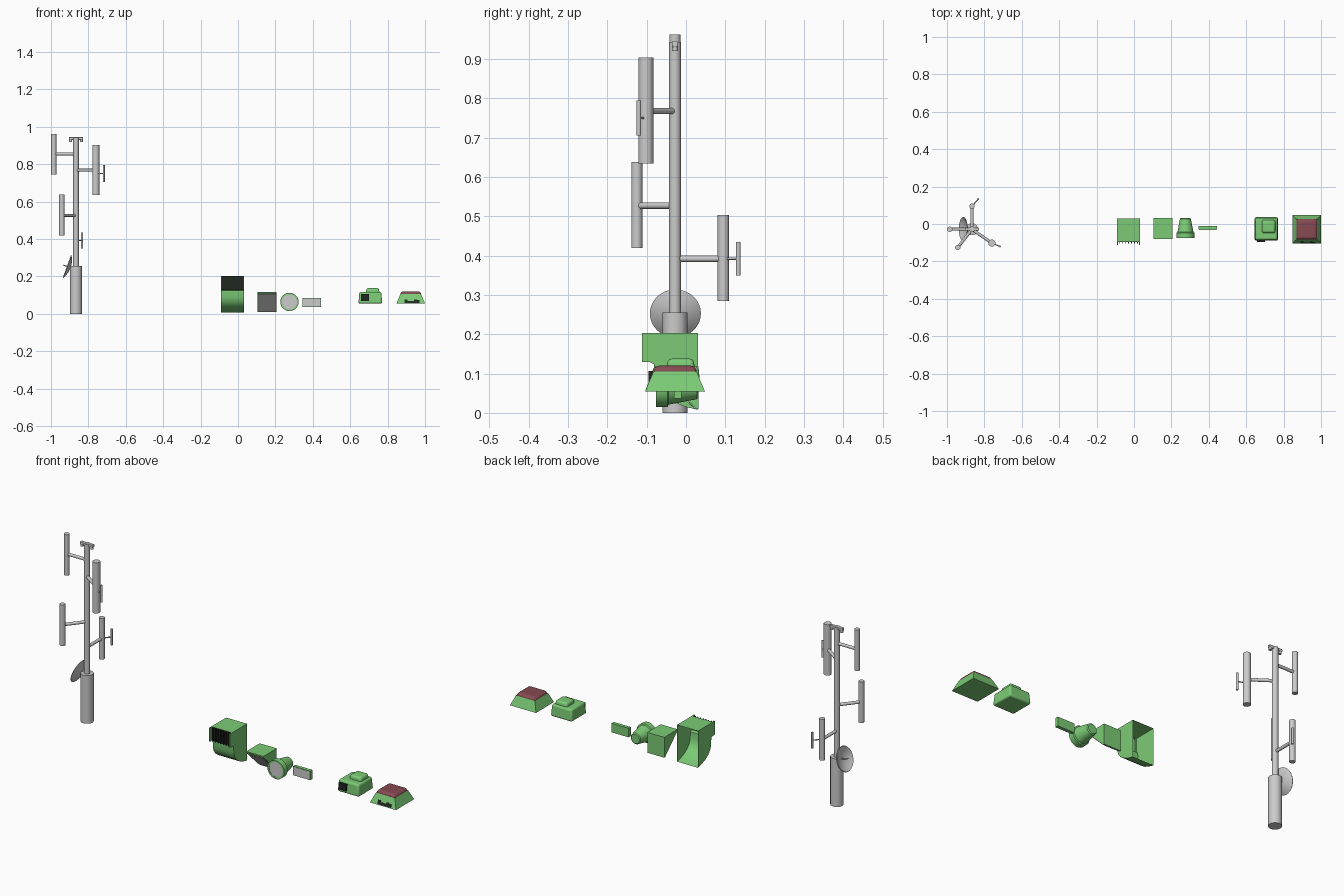
import bpy, bmesh, math
from mathutils import Vector, Matrix

if "Cube" in bpy.data.objects:
    bpy.data.objects.remove(bpy.data.objects["Cube"])


def material(name, rgb):
    m = bpy.data.materials.new(name)
    m.diffuse_color = (*rgb, 1)
    m.use_nodes = True
    m.node_tree.nodes["Principled BSDF"].inputs["Base Color"].default_value = m.diffuse_color
    return m


GREEN = material("green_plastic", (0.2, 0.6, 0.18))
DARK = material("dark_grille", (0.015, 0.02, 0.015))
RED = material("red_cover", (0.24, 0.07, 0.085))


def finish(name, bm, mat=None, bevel=0, smooth=True, normals=True):
    if normals:
        bmesh.ops.recalc_face_normals(bm, faces=bm.faces)
    me = bpy.data.meshes.new(name)
    bm.to_mesh(me)
    bm.free()
    ob = bpy.data.objects.new(name, me)
    bpy.context.collection.objects.link(ob)
    if mat:
        me.materials.append(mat)
    if bevel:
        b = ob.modifiers.new("bevel", 'BEVEL')
        b.width, b.segments, b.limit_method = bevel, 3, 'ANGLE'
    if smooth:
        bpy.ops.object.select_all(action='DESELECT')
        ob.select_set(True)
        bpy.context.view_layer.objects.active = ob
        bpy.ops.object.shade_smooth_by_angle(angle=math.radians(35))
    return ob


def lathe(name, origin, axis, profile, mat=None, n=32):
    """Revolve (radius, distance) pairs around an axis; ends with radius are capped."""
    bm = bmesh.new()
    M = Matrix.Translation(origin) @ Vector(axis).to_track_quat('Z', 'Y').to_matrix().to_4x4()
    rings = []
    for r, d in profile:
        if r == 0:
            rings.append([bm.verts.new(M @ Vector((0, 0, d)))] * n)
        else:
            rings.append([bm.verts.new(M @ Vector((r * math.cos(2 * math.pi * i / n),
                                                   r * math.sin(2 * math.pi * i / n), d))) for i in range(n)])
    for a, b in zip(rings, rings[1:]):
        for i in range(n):
            j = (i + 1) % n
            bm.faces.new(list(dict.fromkeys((a[i], a[j], b[j], b[i]))))
    for ring, (r, _) in ((rings[0], profile[0]), (rings[-1], profile[-1])):
        if r:
            bm.faces.new(ring)
    return finish(name, bm, mat)


def rod(name, a, b, r, mat=None, n=20):
    a, b = Vector(a), Vector(b)
    return lathe(name, a, b - a, [(r, 0), (r, (b - a).length)], mat, n)


def tapered_box(name, lo, hi, inset=(0, 0), mat=None, bevel=0):
    """Box between two corners, top inset by x and y amounts."""
    bm = bmesh.new()
    bmesh.ops.create_cube(bm, size=1)
    for v in bm.verts:
        top = v.co.z > 0
        for k in range(3):
            s = v.co[k] > 0
            c = hi[k] if s else lo[k]
            if k < 2 and top:
                c += -inset[k] if s else inset[k]
            v.co[k] = c
    return finish(name, bm, mat, bevel, smooth=bool(bevel))


def extrude_x(name, profile, x0, x1, mat, open_edge=None):
    """Extrude a (y, z) profile along x, optionally leaving one side open."""
    bm = bmesh.new()
    L, R = [[bm.verts.new((x, y, z)) for y, z in profile] for x in (x0, x1)]
    bm.faces.new(L)
    bm.faces.new(R[::-1])
    n = len(profile)
    for i in range(n):
        if i != open_edge:
            j = (i + 1) % n
            bm.faces.new((L[i], L[j], R[j], R[i]))
    return finish(name, bm, mat)


# --- Antenna mast ---
MX, MY = -0.866, -0.028
rod("mast_base", (MX, MY, 0), (MX, MY, 0.255), 0.032, n=32)
rod("mast_pole", (MX, MY, 0.25), (MX, MY, 0.943), 0.015, n=24)
tapered_box("mast_top_bar", (MX - 0.038, MY - 0.008, 0.93), (MX + 0.038, MY + 0.008, 0.945), bevel=0.003)
for s in (-1, 1):
    rod("mast_top_bar_end", (MX + s * 0.029, MY, 0.92), (MX + s * 0.029, MY, 0.935), 0.008)

# Side antennas: x, y, bottom, top, radius, arm height
for x, y, z0, z1, r, az in ((-0.985, MY, 0.745, 0.962, 0.014, 0.855),
                            (-0.76, -0.102, 0.635, 0.904, 0.019, 0.768),
                            (-0.942, -0.125, 0.42, 0.638, 0.014, 0.527),
                            (-0.866, 0.095, 0.285, 0.503, 0.0145, 0.392)):
    rod("antenna", (x, y, z0), (x, y, z1), r, n=24)
    rod("antenna_arm", (MX, MY, az), (x, y, az), 0.008)

# Small whip elements on two of the antennas
for (ax, ay), (x, y), z0, z1 in (((-0.76, -0.102), (-0.717, -0.12), 0.705, 0.795),
                                 ((-0.866, 0.095), (-0.834, 0.133), 0.35, 0.435)):
    zm = (z0 + z1) / 2
    rod("whip", (x, y, z0), (x, y, z1), 0.0055, n=16)
    rod("whip_arm", (ax, ay, zm), (x, y, zm), 0.003, n=12)

# Dish, opening to the left and slightly upward
dish_axis = Vector((-0.94, 0, 0.34)).normalized()
dish_c = Vector((-0.912, -0.027, 0.253))
R = 0.065
bowl = [(R * t, 0.018 * t * t - 0.018) for t in (0, 0.2, 0.4, 0.6, 0.8, 1)]
lathe("dish", dish_c, dish_axis, bowl + [(r * 0.97, d + 0.003) for r, d in bowl[::-1]])
rod("dish_feed", dish_c - dish_axis * 0.018, dish_c + dish_axis * 0.022, 0.003, n=12)
rod("dish_mount", dish_c - dish_axis * 0.03, dish_c - dish_axis * 0.014, 0.008)

# --- Vent scoop: open-backed shell with overhanging grille ---
scoop = [(0.03, 0.203), (-0.094, 0.203), (-0.094, 0.13), (-0.082, 0.124), (-0.081, 0.09),
         (-0.074, 0.066), (-0.058, 0.045), (-0.033, 0.028), (0, 0.015), (0.03, 0.008)]
extrude_x("vent_shell", scoop, -0.091, 0.032, GREEN, open_edge=len(scoop) - 1)
for x in (-0.091, 0.027):
    tapered_box("vent_cheek", (x, -0.112, 0.13), (x + 0.005, -0.09, 0.203), mat=GREEN)
tapered_box("vent_grille_back", (-0.086, -0.097, 0.131), (0.027, -0.094, 0.202), mat=DARK)
for i in range(7):
    x = -0.078 + i * 0.0157
    tapered_box("vent_slat", (x, -0.105, 0.131), (x + 0.004, -0.096, 0.202), mat=DARK)

# --- Wedge floodlight with down-facing lens ---
extrude_x("wedge_lamp_body", [(0.032, 0.118), (-0.08, 0.118), (-0.08, 0.112), (0.026, 0.01), (0.032, 0.01)],
          0.105, 0.205, GREEN)
extrude_x("wedge_lamp_lens", [(-0.0775, 0.108), (-0.079, 0.1065), (0.0215, 0.0105), (0.023, 0.0125)],
          0.109, 0.201, None)

# --- Round spotlight ---
SX, SZ = 0.275, 0.064
lathe("spotlight_body", (SX, 0.032, SZ), (0, -1, 0),
      [(0.024, 0), (0.029, 0.004), (0.043, 0.076), (0.049, 0.079), (0.049, 0.108), (0.04, 0.108), (0.04, 0.104)], GREEN)
rod("spotlight_lens", (SX, -0.068, SZ), (SX, -0.074, SZ), 0.04, n=32)

# --- Flat panel light ---
tapered_box("panel_light_frame", (0.345, -0.03, 0.037), (0.445, -0.012, 0.085), mat=GREEN)
tapered_box("panel_light_lens", (0.348, -0.031, 0.040), (0.442, -0.029, 0.082))

# --- Box beacon with raised cap and small front display ---
tapered_box("beacon_body", (0.644, -0.089, 0.055), (0.771, 0.037, 0.118), (0.005, 0.005), GREEN, 0.009)
tapered_box("beacon_cap", (0.683, -0.05, 0.11), (0.757, 0.023, 0.138), (0.004, 0.004), GREEN, 0.01)
tapered_box("beacon_display", (0.658, -0.096, 0.07), (0.701, -0.08, 0.106), mat=DARK)

# --- Pyramid floor unit with padded red cover ---
tapered_box("floor_unit_body", (0.847, -0.104, 0.055), (1.0, 0.048, 0.105), (0.021, 0.021), GREEN)
tapered_box("floor_unit_cover", (0.865, -0.086, 0.1), (0.982, 0.03, 0.12), (0.008, 0.008), RED, 0.01)
# Notched dark slot following the sloped front
slope = 0.021 / 0.05
for i, (x0, x1, h) in enumerate(((0.889, 0.906, 0.078), (0.906, 0.94, 0.07), (0.94, 0.957, 0.078), (0.957, 0.97, 0.073))):
    y0, y1 = -0.1045 + 0.003 * slope, -0.1045 + (h - 0.055) * slope
    extrude_x("floor_unit_slot", [(y0, 0.058), (y1, h), (y1 + 0.01, h), (y0 + 0.01, 0.058)], x0, x1, DARK)
